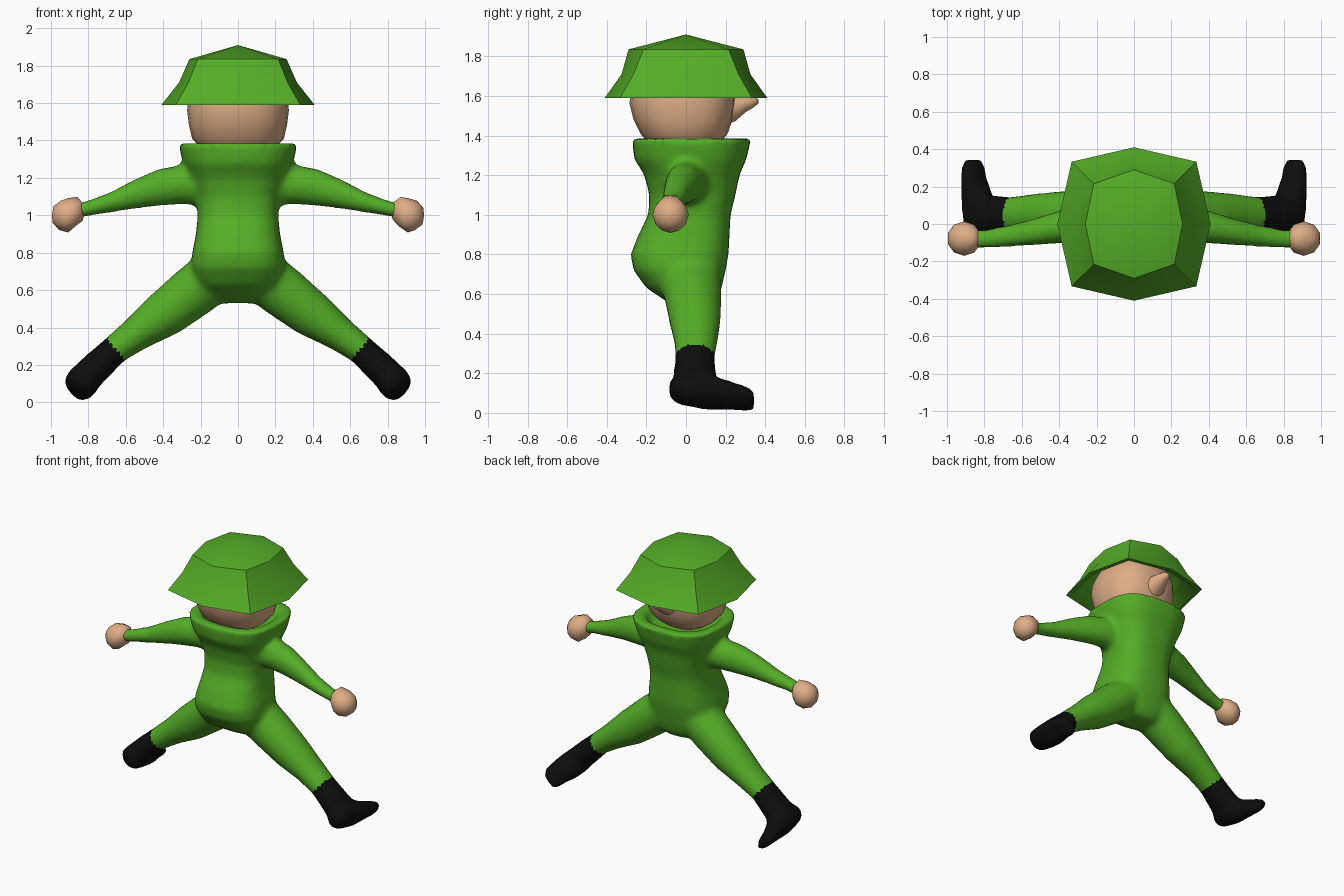
import bpy, bmesh, math
from mathutils import Vector

if "Cube" in bpy.data.objects:
    bpy.data.objects.remove(bpy.data.objects["Cube"])


def material(name, rgb):
    m = bpy.data.materials.new(name)
    m.diffuse_color = (*rgb, 1)
    m.use_nodes = True
    m.node_tree.nodes["Principled BSDF"].inputs["Base Color"].default_value = m.diffuse_color
    return m


GREEN = material("green cloth", (0.09, 0.42, 0.02))
SKIN = material("skin", (0.73, 0.42, 0.24))
BLACK = material("black boot", (0.004, 0.004, 0.004))


def loft(bm, sections, n=24, power=2.0):
    """Closed skin through rings given as (centre, half axis a, half axis b)."""
    rings = []
    for c, a, b in sections:
        ring = []
        for i in range(n):
            t = 2 * math.pi * i / n
            u, v = math.cos(t), math.sin(t)
            u = math.copysign(abs(u) ** (2 / power), u)
            v = math.copysign(abs(v) ** (2 / power), v)
            ring.append(bm.verts.new(Vector(c) + Vector(a) * u + Vector(b) * v))
        rings.append(ring)
    for r, q in zip(rings, rings[1:]):
        for i in range(n):
            j = (i + 1) % n
            bm.faces.new((r[i], r[j], q[j], q[i]))
    bm.faces.new(rings[0])
    bm.faces.new(rings[-1])


def upright(rows):
    """Rings stacked in z from (z, half width, y min, y max)."""
    return [((0, (y0 + y1) / 2, z), (w, 0, 0), (0, (y1 - y0) / 2, 0))
            for z, w, y0, y1 in rows]


def finish(name, bm, mats, angle):
    bmesh.ops.recalc_face_normals(bm, faces=bm.faces)
    me = bpy.data.meshes.new(name)
    bm.to_mesh(me)
    bm.free()
    for m in mats:
        me.materials.append(m)
    me.shade_smooth()
    me.set_sharp_from_angle(angle=math.radians(angle))
    ob = bpy.data.objects.new(name, me)
    bpy.context.collection.objects.link(ob)
    return ob


# Suit: torso with flared hollow collar
bm = bmesh.new()
loft(bm, upright([
    (0.53, 0.11, -0.04, 0.12), (0.57, 0.17, -0.11, 0.16), (0.63, 0.22, -0.20, 0.18),
    (0.72, 0.25, -0.265, 0.20), (0.80, 0.245, -0.28, 0.215), (0.90, 0.225, -0.24, 0.22),
    (1.00, 0.215, -0.19, 0.225), (1.10, 0.225, -0.185, 0.25), (1.20, 0.26, -0.21, 0.27),
    (1.28, 0.295, -0.26, 0.305), (1.385, 0.32, -0.275, 0.33), (1.385, 0.25, -0.205, 0.26),
    (1.31, 0.20, -0.16, 0.20)]), 32, 2.7)

for s in (-1, 1):
    # Arms: x, y, z, half depth, half height
    arm = [(0.12, 0.01, 1.16, 0.11, 0.11), (0.30, 0.0, 1.165, 0.10, 0.105),
           (0.42, -0.02, 1.15, 0.085, 0.10), (0.55, -0.045, 1.115, 0.07, 0.08),
           (0.68, -0.065, 1.07, 0.058, 0.056), (0.80, -0.08, 1.038, 0.05, 0.042),
           (0.88, -0.08, 1.02, 0.05, 0.042)]
    loft(bm, [((s * x, y, z), (0, d, 0), (0, 0, h)) for x, y, z, d, h in arm])

    # Legs and boot shafts: x, y, z, half depth, half thickness
    leg = [(0.10, 0.02, 0.70, 0.16, 0.14), (0.24, 0.035, 0.59, 0.145, 0.14),
           (0.40, 0.045, 0.465, 0.13, 0.125), (0.55, 0.05, 0.36, 0.11, 0.092),
           (0.66, 0.045, 0.28, 0.10, 0.078), (0.76, 0.045, 0.185, 0.11, 0.085),
           (0.86, 0.05, 0.09, 0.13, 0.085)]
    loft(bm, [((s * x, y, z), (0, d, 0), (s * 0.66 * t, 0, 0.75 * t))
              for x, y, z, d, t in leg])

    # Feet: y, x, z, half width, half height
    foot = [(-0.085, 0.83, 0.12, 0.04, 0.03), (-0.05, 0.83, 0.12, 0.08, 0.065),
            (0.08, 0.83, 0.11, 0.09, 0.085), (0.16, 0.84, 0.098, 0.09, 0.07),
            (0.24, 0.855, 0.085, 0.08, 0.052), (0.31, 0.86, 0.07, 0.078, 0.04),
            (0.345, 0.86, 0.06, 0.06, 0.025)]
    loft(bm, [((s * x, y, z), (s * 0.69 * w, 0, 0.72 * w), (s * 0.72 * h, 0, -0.69 * h))
              for y, x, z, w, h in foot], 24, 2.4)

# Fuse the suit parts into one soft skin
raw = finish("suit_base", bm, [GREEN], 180)
rm = raw.modifiers.new("fuse", 'REMESH')
rm.mode = 'VOXEL'
rm.voxel_size = 0.02
sm = raw.modifiers.new("soften", 'SMOOTH')
sm.factor = 0.5
sm.iterations = 6
ev = raw.evaluated_get(bpy.context.evaluated_depsgraph_get())
fused = bpy.data.meshes.new_from_object(ev)
bm = bmesh.new()
bm.from_mesh(fused)
bpy.data.objects.remove(raw)
for v in bm.verts:
    v.co.z = max(v.co.z, 0)
# Boots start beyond a slanted plane across each shin
for f in bm.faces:
    c = f.calc_center_median()
    f.material_index = int(c.z < 0.5 and 0.79 * abs(c.x) - 0.61 * c.z > 0.342)
suit = finish("suit_and_boots", bm, [GREEN, BLACK], 180)

# Hands
for s, side in ((-1, "left"), (1, "right")):
    bm = bmesh.new()
    bmesh.ops.create_icosphere(bm, subdivisions=2, radius=0.092)
    for v in bm.verts:
        v.co += Vector((s * 0.908, -0.078, 1.0))
        if abs(v.co.x) < 0.88:
            v.co.z += 0.02
    finish(side + "_hand", bm, [SKIN], 60)

# Head with nose
bm = bmesh.new()
loft(bm, upright([
    (1.32, 0.14, -0.14, 0.12), (1.36, 0.20, -0.19, 0.17), (1.41, 0.245, -0.23, 0.21),
    (1.48, 0.262, -0.265, 0.235), (1.56, 0.272, -0.285, 0.25), (1.64, 0.265, -0.28, 0.25),
    (1.72, 0.23, -0.24, 0.22), (1.78, 0.14, -0.15, 0.14)]), 20, 2.4)
finish("head", bm, [SKIN], 60)

bm = bmesh.new()
nose = [(0.18, 1.53, 0.085, 0.09), (0.25, 1.54, 0.07, 0.07), (0.30, 1.56, 0.05, 0.045),
        (0.345, 1.57, 0.032, 0.027), (0.365, 1.572, 0.01, 0.01)]
loft(bm, [((0, y, z), (w, 0, 0), (0, 0, h)) for y, z, w, h in nose], 10)
finish("nose", bm, [SKIN], 60)

# Hat: eight-sided shell from inner crown, round the brim, up to the peak
bm = bmesh.new()
rows = [(1.79, 0.21, 0.24, 0.17), (1.70, 0.285, 0.295, 0.235), (1.595, 0.37, 0.37, 0.305),
        (1.59, 0.41, 0.41, 0.333), (1.71, 0.315, 0.325, 0.265), (1.835, 0.26, 0.29, 0.215)]
rings = []
for z, x, y, d in rows:
    pts = [(x, 0), (d, d), (0, y), (-d, d), (-x, 0), (-d, -d), (0, -y), (d, -d)]
    rings.append([bm.verts.new((px, py, z)) for px, py in pts])
lining, peak = bm.verts.new((0, 0, 1.86)), bm.verts.new((0, 0, 1.91))
for i in range(8):
    j = (i + 1) % 8
    for r, q in zip(rings, rings[1:]):
        bm.faces.new((r[i], r[j], q[j], q[i]))
    bm.faces.new((rings[0][j], rings[0][i], lining))
    bm.faces.new((rings[-1][i], rings[-1][j], peak))
finish("hat", bm, [GREEN], 48)
